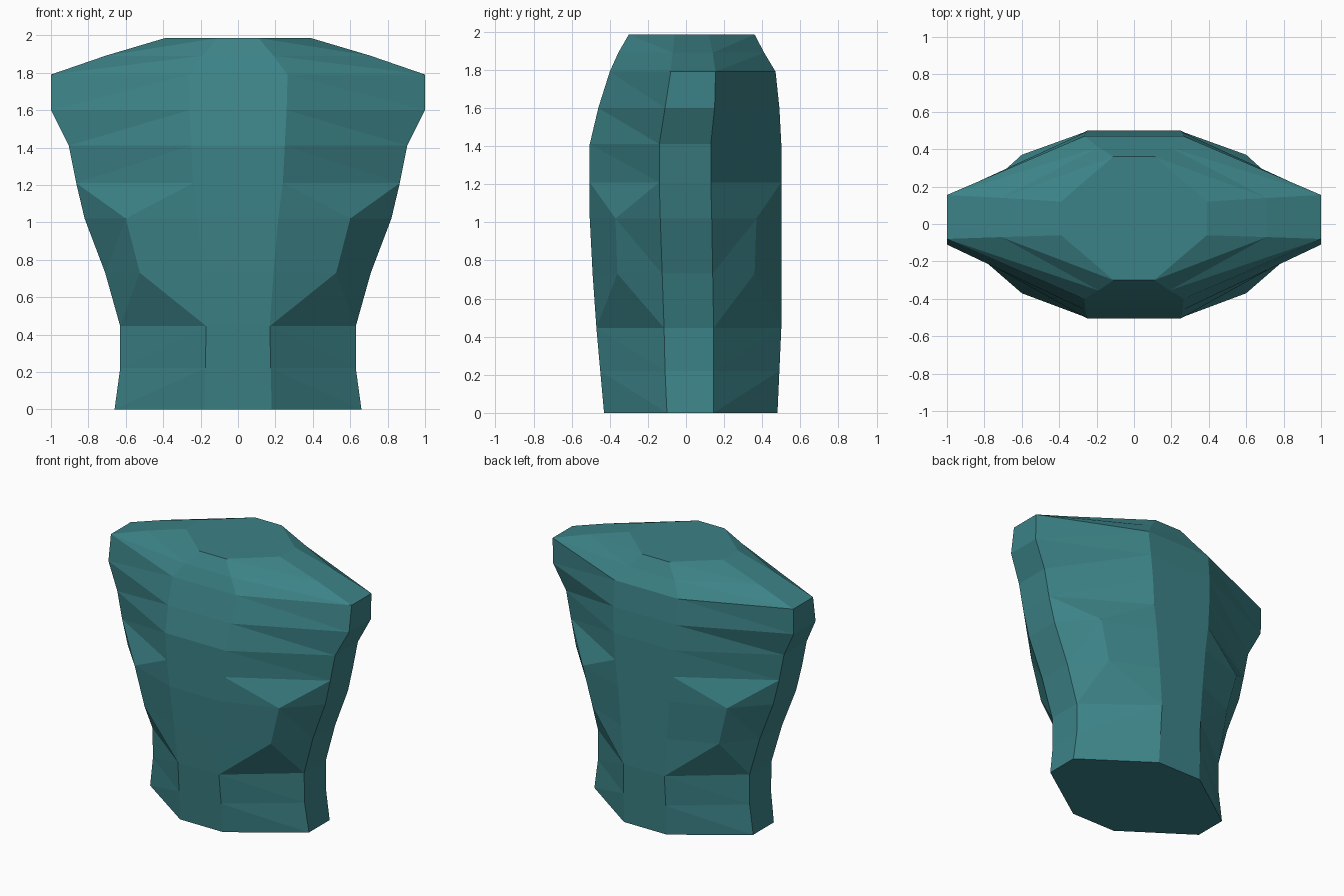
import bpy, bmesh

if "Cube" in bpy.data.objects:
    bpy.data.objects.remove(bpy.data.objects["Cube"])

teal = bpy.data.materials.new("teal")
teal.diffuse_color = (0.045, 0.225, 0.242, 1)
teal.use_nodes = True
teal.node_tree.nodes["Principled BSDF"].inputs["Base Color"].default_value = teal.diffuse_color

# Cross-sections: z, half width, side y front/back, centre panel half width, front y, back y
rings = [
    (0.00, 0.66, -0.10, 0.145, 0.18, -0.43, 0.48),
    (0.22, 0.63, -0.11, 0.145, 0.175, -0.45, 0.49),
    (0.445, 0.63, -0.115, 0.145, 0.17, -0.47, 0.50),
    (0.73, 0.71, -0.125, 0.14, 0.19, -0.49, 0.50),
    (1.02, 0.82, -0.135, 0.135, 0.215, -0.505, 0.50),
    (1.21, 0.865, -0.14, 0.13, 0.24, -0.505, 0.50),
    (1.41, 0.905, -0.14, 0.13, 0.25, -0.505, 0.50),
    (1.60, 1.00, -0.11, 0.15, 0.26, -0.46, 0.49),
    (1.79, 1.00, -0.08, 0.155, 0.265, -0.40, 0.47),
    (1.89, 0.71, -0.07, 0.14, 0.19, -0.355, 0.41),
    (1.985, 0.39, -0.06, 0.12, 0.11, -0.30, 0.36),
]
# Waist bulge corners: ring index -> x, |y|
bulges = {3: (0.525, 0.36), 4: (0.60, 0.37)}

bm = bmesh.new()


def half_ring(i, s):
    """Front, front bulge, side front, side back, back bulge, back on one side."""
    z, w, sf, sb, c, f, b = rings[i]
    vf, v1, v2, vb = [bm.verts.new((s * x, y, z))
                      for x, y in ((c, f), (w, sf), (w, sb), (c, b))]
    mf, mb = vf, vb
    if i in bulges:
        x, y = bulges[i]
        mf, mb = bm.verts.new((s * x, -y, z)), bm.verts.new((s * x, y, z))
    return [vf, mf, v1, v2, mb, vb]


def face(*vs):
    unique = list(dict.fromkeys(vs))
    if len(unique) > 2:
        bm.faces.new(unique)


right = [half_ring(i, 1) for i in range(len(rings))]
left = [half_ring(i, -1) for i in range(len(rings))]

# Torso walls, with the shoulder panels split into triangles
for i in range(len(rings) - 1):
    for side in (right, left):
        lo, hi = side[i], side[i + 1]
        face(lo[2], lo[3], hi[3], hi[2])
        for a, m, e in ((0, 1, 2), (5, 4, 3)):
            face(lo[a], lo[m], hi[m], hi[a])
            if i == 4:
                face(lo[m], lo[e], hi[e])
                face(lo[m], hi[e], hi[m])
            else:
                face(lo[m], lo[e], hi[m])
                face(lo[e], hi[e], hi[m])
    for k in (0, 5):
        face(left[i][k], right[i][k], right[i + 1][k], left[i + 1][k])

# Waist base and neck cap
for i in (0, -1):
    face(*right[i], *reversed(left[i]))

bmesh.ops.recalc_face_normals(bm, faces=bm.faces)
mesh = bpy.data.meshes.new("torso")
bm.to_mesh(mesh)
bm.free()
mesh.materials.append(teal)
torso = bpy.data.objects.new("torso", mesh)
bpy.context.collection.objects.link(torso)
